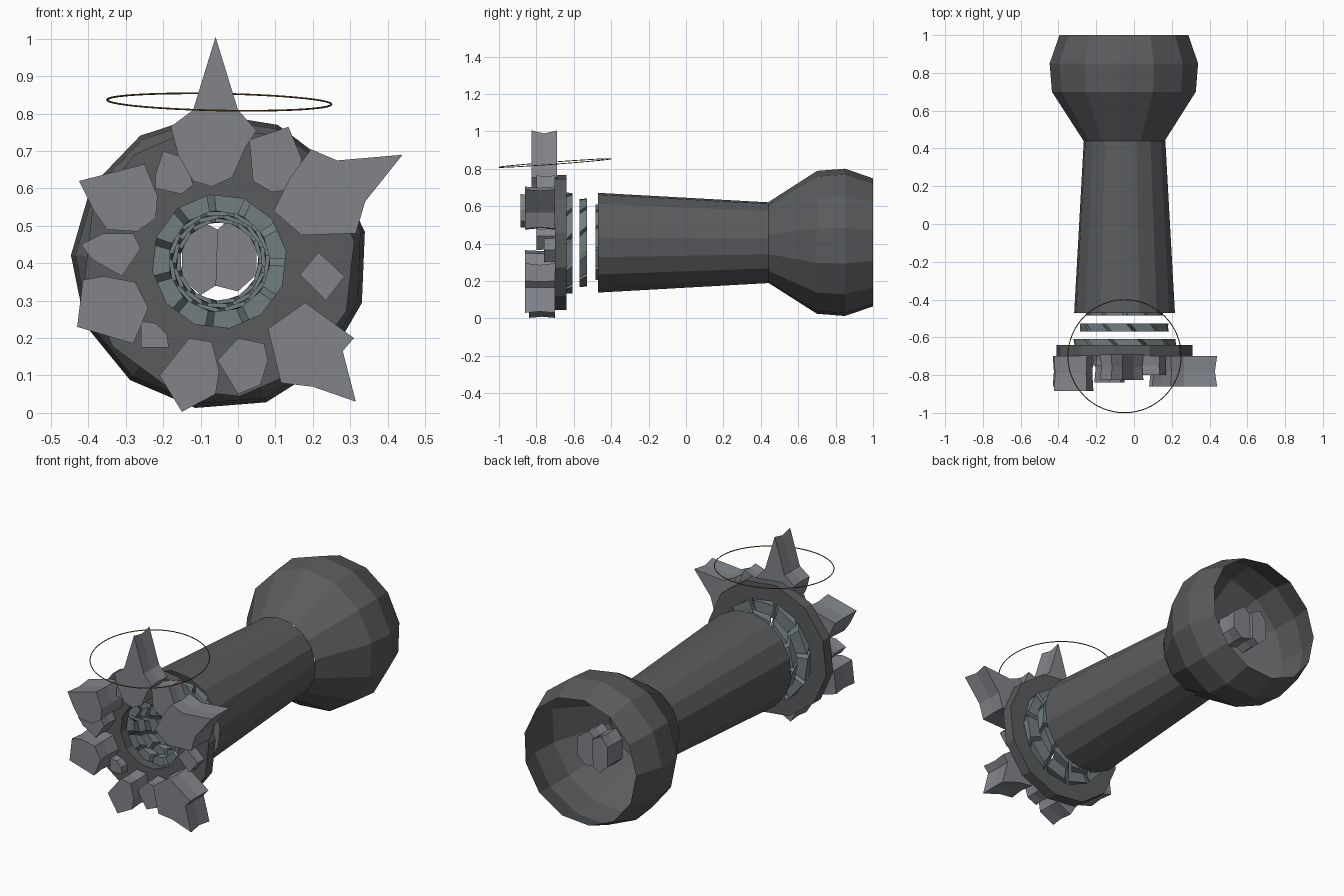
import bpy, bmesh, math, random
from mathutils import Vector, Matrix

if "Cube" in bpy.data.objects:
    bpy.data.objects.remove(bpy.data.objects["Cube"])

random.seed(4)
CX, CZ = -0.05, 0.405            # tunnel axis


def material(name, c):
    m = bpy.data.materials.new(name)
    m.diffuse_color = (*c, 1)
    m.use_nodes = True
    m.node_tree.nodes["Principled BSDF"].inputs["Base Color"].default_value = m.diffuse_color
    return m


STONE = material("dark_stone", (0.10, 0.105, 0.11))
ROCK = material("rock", (0.22, 0.23, 0.25))
BRICK = material("blue_brick", (0.17, 0.21, 0.22))
GOLD = material("dark_gold", (0.16, 0.10, 0.03))


def make(name, bm, mat, normals=True):
    if normals:
        bmesh.ops.recalc_face_normals(bm, faces=bm.faces)
    me = bpy.data.meshes.new(name)
    bm.to_mesh(me)
    bm.free()
    me.materials.append(mat)
    ob = bpy.data.objects.new(name, me)
    bpy.context.collection.objects.link(ob)
    return ob


def lathe(name, profile, sides, mat, closed=False, turn=0.0):
    """Revolve (y, radius) pairs round the tunnel axis."""
    bm = bmesh.new()
    rings = []
    for y, r in profile:
        rings.append([bm.verts.new((CX + r * math.cos(turn + 2 * math.pi * i / sides), y,
                                    CZ + r * math.sin(turn + 2 * math.pi * i / sides)))
                      for i in range(sides)])
    pairs = list(zip(rings, rings[1:]))
    if closed:
        pairs.append((rings[-1], rings[0]))
    for a, b in pairs:
        for i in range(sides):
            j = (i + 1) % sides
            bm.faces.new((a[i], a[j], b[j], b[i]))
    return make(name, bm, mat)


# tunnel tube and open chamber at the back
lathe("tunnel_tube", [(-0.47, 0.268), (0.44, 0.217)], 16, STONE, turn=0.1)
lathe("back_chamber", [(0.44, 0.217), (0.70, 0.385), (0.85, 0.397), (1.0, 0.345)], 13, STONE, turn=0.2)

# front disc with a round opening
lathe("front_disc", [(-0.70, 0.365), (-0.64, 0.365), (-0.64, 0.18), (-0.70, 0.18)],
      12, STONE, closed=True, turn=0.15)


def brick_ring(name, y0, y1, ro, ri, turn, count=11):
    """Separate wedge bricks with slanted gaps."""
    bm = bmesh.new()
    step = 2 * math.pi / count
    for k in range(count):
        a0 = turn + k * step
        vs = []
        for y, tw in ((y0, 0.0), (y1, 0.16)):
            for r, a in ((ri, a0 + 0.05), (ro, a0 + 0.03), (ro, a0 + step - 0.06), (ri, a0 + step - 0.08)):
                vs.append(bm.verts.new((CX + r * math.cos(a + tw), y, CZ + r * math.sin(a + tw))))
        for f in ((0, 1, 2, 3), (7, 6, 5, 4), (0, 4, 5, 1), (1, 5, 6, 2), (2, 6, 7, 3), (3, 7, 4, 0)):
            bm.faces.new([vs[i] for i in f])
    return make(name, bm, BRICK)


# brick rings shrinking into the tunnel
for n, (y, ro, ri) in enumerate(((-0.63, 0.272, 0.135), (-0.55, 0.237, 0.125),
                                 (-0.465, 0.205, 0.115), (-0.39, 0.172, 0.105))):
    brick_ring(f"brick_ring_{n + 1}", y - 0.02, y + 0.022, ro, ri, 0.2 * n)


def rock(name, front, outline, back=-0.70):
    """Extruded outline (x, z in hundredths) with a slight waist."""
    bm = bmesh.new()
    pts = [Vector((x / 100, z / 100)) for x, z in outline]
    c = sum(pts, Vector((0, 0))) / len(pts)
    rings = []
    for y, s in ((front, 1), ((front + back) / 2, 0.94), (back, 1)):
        rings.append([bm.verts.new((c.x + (p.x - c.x) * s, y, c.y + (p.y - c.y) * s)) for p in pts])
    n = len(pts)
    for a, b in zip(rings, rings[1:]):
        for i in range(n):
            j = (i + 1) % n
            bm.faces.new((a[i], a[j], b[j], b[i]))
    bm.faces.new(rings[0])
    bm.faces.new(rings[-1])
    make(name, bm, ROCK)


# rocks on the front face
rock("top_spike_rock", -0.825, [(-6, 100.5), (-12, 81), (-18, 76.5), (-16, 69), (-12, 62),
                                (-7, 60.5), (-1.5, 63), (2, 71), (5, 75.5), (0, 81)], -0.69)
rock("right_upper_rock", -0.86, [(9.5, 54), (14, 63), (19.5, 70.5), (26.5, 67.5), (44, 69),
                                 (34, 56.5), (31.5, 48), (17, 47.5)])
rock("right_lower_rock", -0.86, [(8, 22.5), (18, 29.5), (31, 20), (28, 16.5), (31.5, 3),
                                 (20, 7), (11.5, 8)])
rock("left_upper_rock", -0.885, [(-42.5, 62), (-25, 66.5), (-21.5, 58), (-22, 52),
                                 (-27, 48.5), (-35, 49), (-38.5, 54)])
rock("left_middle_rock", -0.80, [(-42, 45), (-36, 48), (-28, 48), (-26, 44), (-31, 36.5), (-39, 41)])
rock("left_lower_rock", -0.86, [(-43, 23), (-41.5, 35.5), (-36, 36.5), (-27.5, 35),
                                (-24, 28), (-28, 18.5)])
rock("left_pebble", -0.75, [(-26, 24.5), (-22, 24), (-19, 21), (-18.5, 17.5), (-26, 17.5)])
rock("bottom_left_rock", -0.84, [(-21, 10), (-13, 20), (-7, 19), (-5, 11), (-6, 5), (-15, 0.3)])
rock("bottom_right_rock", -0.80, [(-5.5, 14), (0, 20), (7, 18.5), (8, 14), (6, 7.5), (0, 5)])
rock("right_diamond_rock", -0.76, [(16.5, 37), (21.5, 43), (28.5, 36.5), (23.5, 30)])
rock("upper_right_rock", -0.80, [(3, 73), (13.5, 76.5), (17, 68), (16, 60), (9, 59), (4, 62)])
rock("upper_left_pebble", -0.75, [(-22, 64), (-20, 70), (-14, 68), (-12, 61), (-15, 58.5), (-22, 60)])

# split rock floating in the chamber
rock("chamber_rock_left", 0.77, [(-15, 36), (-15, 47), (-11, 52), (-5.5, 49), (-6, 34), (-10, 31.5)], 0.90)
rock("chamber_rock_right", 0.76, [(-5.5, 49), (-2, 52), (5, 47), (5, 37), (0, 32.5), (-6, 34)], 0.88)

# thin tilted hoop above the front
bpy.ops.mesh.primitive_torus_add(major_radius=0.30, minor_radius=0.0025, major_segments=64,
                                 minor_segments=6, location=(-0.05, -0.70, 0.831),
                                 rotation=(0.075, 0.02, 0))
hoop = bpy.context.object
hoop.name = "thin_hoop"
hoop.data.materials.append(GOLD)
